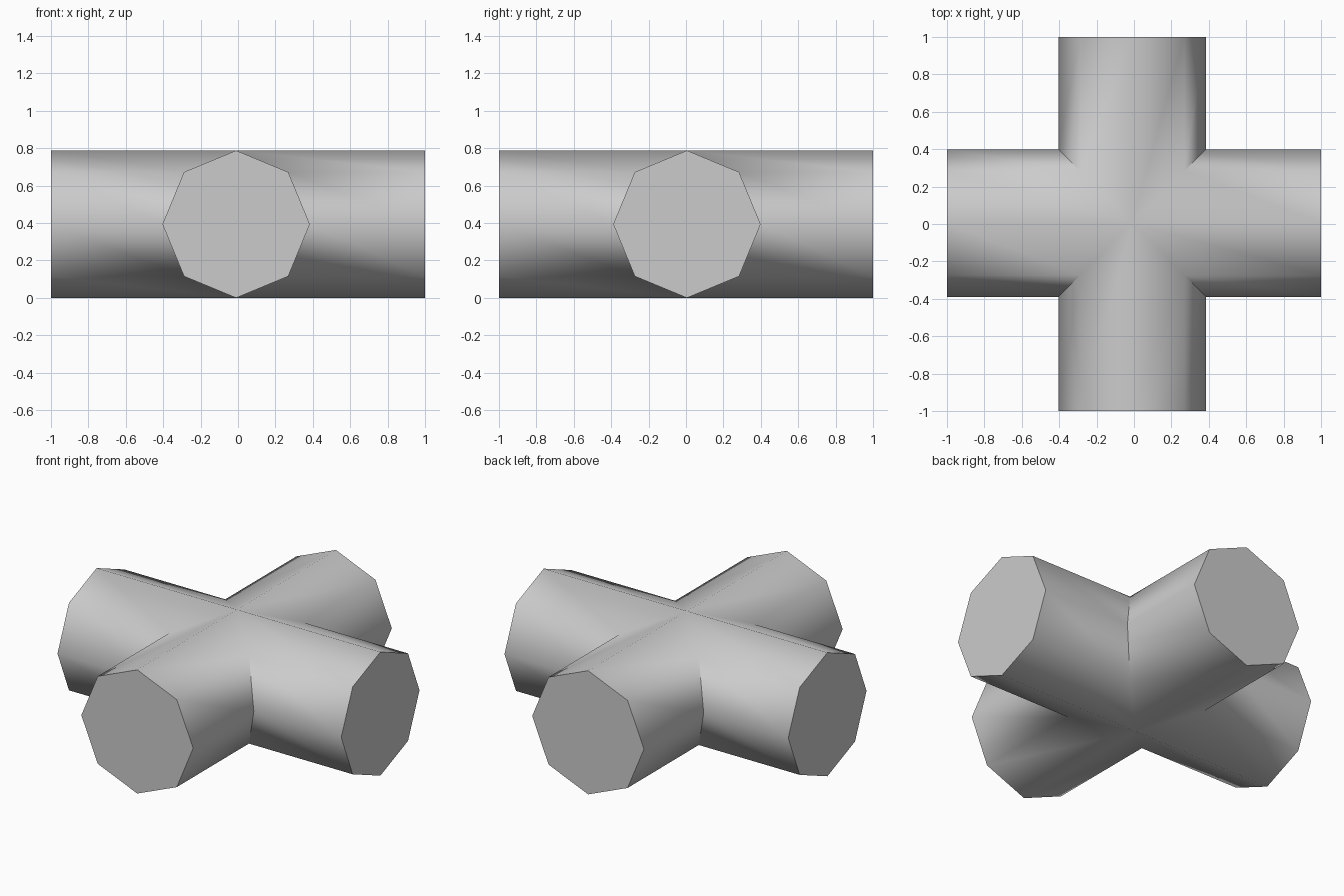
import bpy, bmesh, math
from mathutils import Vector

if "Cube" in bpy.data.objects:
    bpy.data.objects.remove(bpy.data.objects["Cube"])

R = 0.394                      # octagon radius
CX, CY, CZ = -0.01, 0.005, R   # where the pipe axes cross

bm = bmesh.new()

def arm(d, length):
    """Octagonal arm from the mitred centre out to a flat end cap."""
    d = Vector(d)
    side = Vector((-d.y, d.x, 0))
    inner, outer = [], []
    for i in range(8):
        a = i * math.pi / 4
        u, z = R * math.cos(a), R * math.sin(a)
        base = Vector((CX, CY, CZ + z)) + side * u
        inner.append(bm.verts.new(base + d * abs(u)))
        outer.append(bm.verts.new(base + d * length))
    for i in range(8):
        j = (i + 1) % 8
        bm.faces.new((inner[i], inner[j], outer[j], outer[i]))
    bm.faces.new(outer)

# four arms, ends at +-1 on both axes
arm((1, 0, 0), 1 - CX)
arm((-1, 0, 0), 1 + CX)
arm((0, 1, 0), 1 - CY)
arm((0, -1, 0), 1 + CY)

# weld the mitre seams into one closed body
bmesh.ops.remove_doubles(bm, verts=bm.verts, dist=1e-4)
bmesh.ops.recalc_face_normals(bm, faces=bm.faces)

mesh = bpy.data.meshes.new("pipe_cross")
bm.to_mesh(mesh)
bm.free()
obj = bpy.data.objects.new("pipe_cross", mesh)
bpy.context.collection.objects.link(obj)

# smooth around the pipes, sharp at caps and side mitres
bpy.context.view_layer.objects.active = obj
obj.select_set(True)
bpy.ops.object.shade_smooth_by_angle(angle=math.radians(50))
